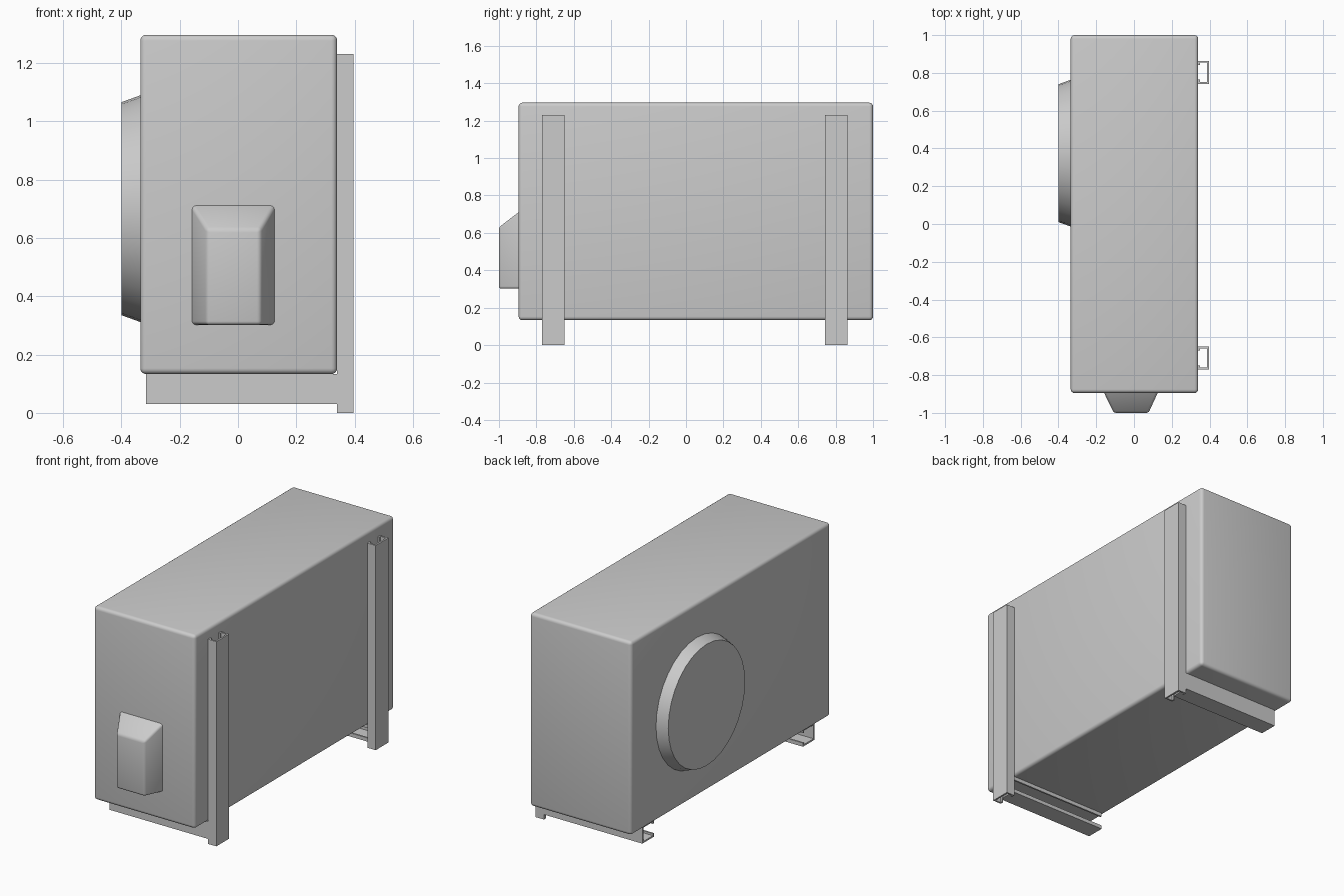
import bpy, bmesh, math
from mathutils import Matrix

cube = bpy.data.objects.get("Cube")
if cube:
    bpy.data.objects.remove(cube, do_unlink=True)

grey = bpy.data.materials.new("light grey metal")
grey.use_nodes = True
COLOUR = (0.6, 0.6, 0.6, 1)
grey.diffuse_color = COLOUR
grey.node_tree.nodes["Principled BSDF"].inputs["Base Color"].default_value = COLOUR


def finish(name, bm, bevel=0, segments=3, smooth=True):
    """Turn a bmesh into an object with optional rounded edges."""
    bmesh.ops.recalc_face_normals(bm, faces=bm.faces)
    mesh = bpy.data.meshes.new(name)
    bm.to_mesh(mesh)
    bm.free()
    mesh.materials.append(grey)
    obj = bpy.data.objects.new(name, mesh)
    bpy.context.collection.objects.link(obj)
    bpy.ops.object.select_all(action='DESELECT')
    obj.select_set(True)
    bpy.context.view_layer.objects.active = obj
    if bevel:
        mod = obj.modifiers.new("rounded_edges", 'BEVEL')
        mod.width = bevel
        mod.segments = segments
        mod.limit_method = 'ANGLE'
        mod.angle_limit = math.radians(20)
        bpy.ops.object.modifier_apply(modifier=mod.name)
    if smooth:
        bpy.ops.object.shade_smooth_by_angle(angle=math.radians(35))
    return obj


def box(bm, lo, hi):
    size = [b - a for a, b in zip(lo, hi)]
    mid = [(a + b) / 2 for a, b in zip(lo, hi)]
    bmesh.ops.create_cube(bm, size=1, matrix=Matrix.Translation(mid) @ Matrix.Diagonal((*size, 1)))


def channel(width, depth, wall, lip):
    """Lipped C profile: web at v = 0, mouth at v = depth."""
    half = [(0, width / 2), (depth, width / 2), (depth, width / 2 - lip),
            (depth - wall, width / 2 - lip), (depth - wall, width / 2 - wall),
            (wall, width / 2 - wall)]
    return half + [(v, -u) for v, u in reversed(half)]


def extrude(name, profile, place, start, end):
    """Sweep a profile from start to end; place maps (v, u, t) to xyz."""
    bm = bmesh.new()
    face = bm.faces.new([bm.verts.new(place(v, u, start)) for v, u in profile])
    far = [bm.verts.new(place(v, u, end)) for v, u in profile]
    near = list(face.verts)
    bm.faces.new(far)
    for i in range(len(near)):
        j = (i + 1) % len(near)
        bm.faces.new((near[i], near[j], far[j], far[i]))
    return finish(name, bm, smooth=False)


# Rounded casing
bm = bmesh.new()
box(bm, (-0.335, -0.895, 0.133), (0.34, 1.0, 1.296))
finish("casing", bm, 0.02, 4)

# Tapered fan cover on the side
bm = bmesh.new()
bmesh.ops.create_cone(bm, cap_ends=True, segments=32, radius1=0.392, radius2=0.365, depth=0.075,
                      matrix=Matrix.Translation((-0.3625, 0.375, 0.70)) @ Matrix.Rotation(-math.pi / 2, 4, 'Y'))
finish("fan_cover", bm)

# Service hood with sloped sides and top, flat underneath
bm = bmesh.new()
box(bm, (-0.165, -1.0, 0.302), (0.132, -0.88, 0.722))
for v in bm.verts:
    if v.co.y < -0.95:
        v.co.x += 0.058 if v.co.x < 0 else -0.055
        if v.co.z > 0.5:
            v.co.z = 0.63
finish("service_hood", bm, 0.012, 3)

# Mounting channels: uprights open to the casing, feet open inward
for label, y, side in (("front", -0.71, 1), ("rear", 0.803, -1)):
    extrude(label + "_upright", channel(0.122, 0.056, 0.01, 0.022),
            lambda v, u, t: (0.396 - v, y + u, t), 0, 1.23)
    extrude(label + "_foot_rail", channel(0.103, 0.11, 0.01, 0.022),
            lambda v, u, t: (t, y + side * (v - 0.061), 0.0815 + u), -0.315, 0.34)
